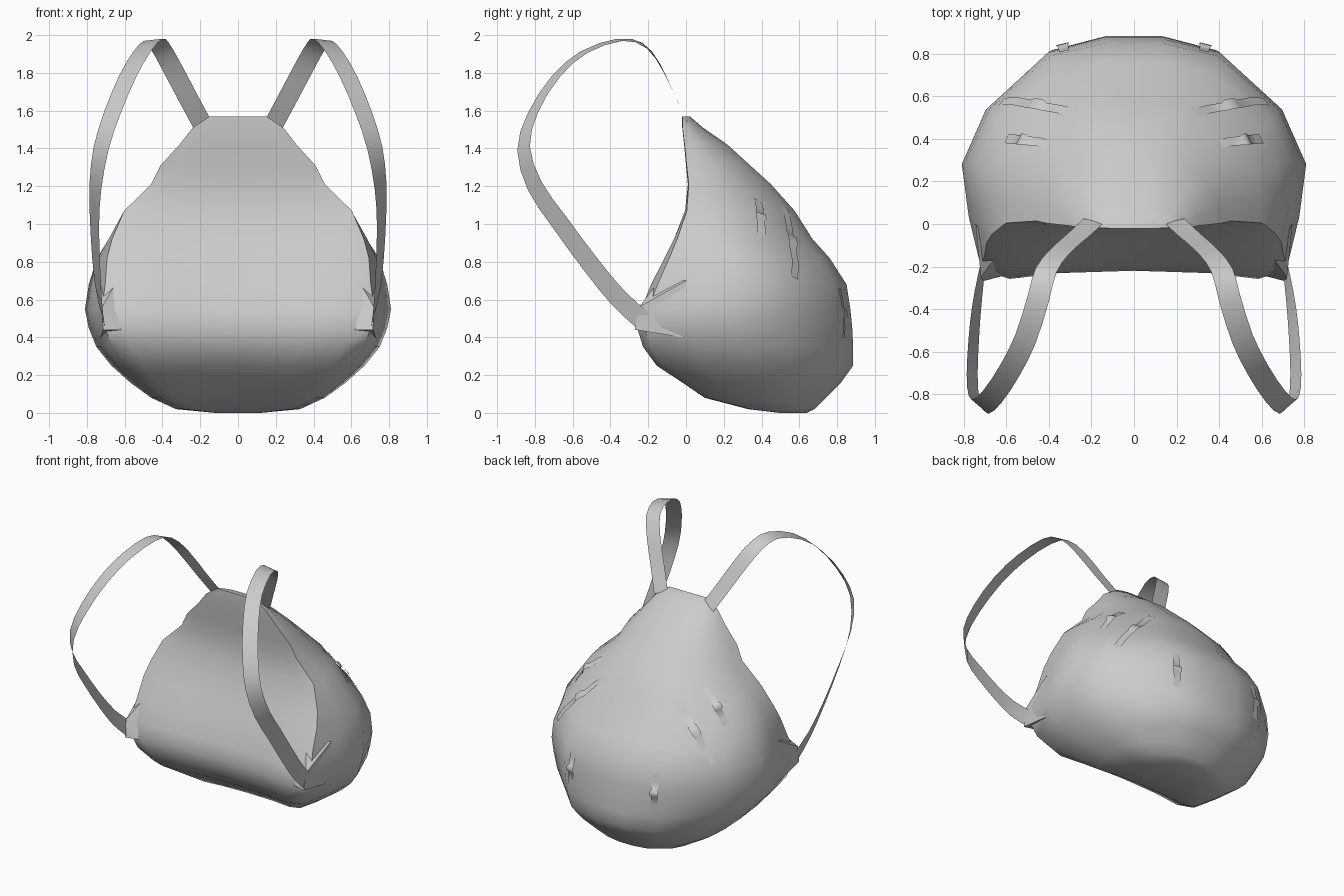
import bpy, bmesh, math
from mathutils import Vector
from mathutils.bvhtree import BVHTree

if "Cube" in bpy.data.objects:
    bpy.data.objects.remove(bpy.data.objects["Cube"])


def make_object(name, verts, faces, angle=50):
    mesh = bpy.data.meshes.new(name)
    mesh.from_pydata([tuple(v) for v in verts], [], faces)
    bm = bmesh.new()
    bm.from_mesh(mesh)
    bmesh.ops.recalc_face_normals(bm, faces=bm.faces)
    bm.to_mesh(mesh)
    bm.free()
    ob = bpy.data.objects.new(name, mesh)
    bpy.context.collection.objects.link(ob)
    bpy.ops.object.select_all(action='DESELECT')
    bpy.context.view_layer.objects.active = ob
    ob.select_set(True)
    bpy.ops.object.shade_smooth_by_angle(angle=math.radians(angle))
    return ob


def ribbon(name, edges_a, edges_b):
    n = len(edges_a)
    faces = [(i, i + 1, n + i + 1, n + i) for i in range(n - 1)]
    return make_object(name, list(edges_a) + list(edges_b), faces, 60)


def mirror_x(v):
    return Vector((-v[0], v[1], v[2]))


# Bag body: D-shaped half sections (width fraction, depth fraction), low and high
LOW = [(0, 0), (.45, -.01), (.74, -.035), (.89, 0), (.96, .22), (1, .45),
       (.86, .69), (.5, .94), (.17, 1), (0, 1)]
HIGH = [(0, 0), (.45, 0), (.8, 0), (1, .01), (.97, .2), (.91, .42),
        (.76, .68), (.45, .93), (.2, 1), (0, 1)]
# height, half width, front y, back y, blend from low to high section
LEVELS = [
    (0.00, .12, .50, .64, 0), (0.02, .33, .34, .68, 0), (0.08, .46, .12, .74, 0),
    (0.16, .57, .01, .82, 0), (0.25, .67, -.12, .885, 0), (0.35, .75, -.19, .885, 0),
    (0.45, .79, -.22, .88, 0), (0.55, .81, -.20, .87, 0), (0.68, .79, -.15, .85, 0),
    (0.82, .76, -.09, .76, .2), (0.92, .71, -.05, .67, .45), (1.07, .62, .0, .575, .75),
    (1.21, .46, .01, .45, 1), (1.31, .41, 0, .34, 1), (1.42, .31, -.01, .22, 1),
    (1.51, .24, -.02, .09, 1), (1.57, .15, -.02, .02, 1)]
verts, faces = [], []
for z, w, yf, yb, k in LEVELS:
    half = [Vector((w * (a[0] * (1 - k) + b[0] * k),
                    yf + (yb - yf) * (a[1] * (1 - k) + b[1] * k), z))
            for a, b in zip(LOW, HIGH)]
    verts += half + [mirror_x(v) for v in half[-2:0:-1]]
n = len(verts) // len(LEVELS)
for r in range(len(LEVELS) - 1):
    for i in range(n):
        j = (i + 1) % n
        faces.append((r * n + i, r * n + j, (r + 1) * n + j, (r + 1) * n + i))
faces += [tuple(range(n)), tuple(range(len(verts) - n, len(verts)))]
make_object("bag_body", verts, faces)
surface = BVHTree.FromPolygons(verts, faces)

# Shoulder straps: centre line with twist in degrees, smoothed once
STRAP = [
    (.19, .015, 1.53, 0), (.26, -.05, 1.66, 0), (.35, -.13, 1.83, 3),
    (.415, -.22, 1.945, 6), (.45, -.35, 1.975, 8), (.51, -.54, 1.91, 14),
    (.585, -.69, 1.78, 20), (.665, -.81, 1.59, 27), (.725, -.86, 1.40, 40),
    (.755, -.80, 1.20, 54), (.76, -.67, 1.01, 62), (.75, -.50, .78, 66),
    (.735, -.36, .61, 72), (.715, -.23, .49, 80)]
keys = [Vector(p) for p in STRAP]
path = []
for i, k1 in enumerate(keys[:-1]):
    k2 = keys[i + 1]
    k0, k3 = keys[max(i - 1, 0)], keys[min(i + 2, len(keys) - 1)]
    path += [k1, (k1 + k2) * .5625 - (k0 + k3) * .0625]
path.append(keys[-1])
edge_a, edge_b = [], []
for i, p in enumerate(path):
    t = (path[min(i + 1, len(path) - 1)].xyz - path[max(i - 1, 0)].xyz).normalized()
    side = Vector((1, 0, 0))
    side = (side - t * side.dot(t)).normalized()
    inward = side.cross(t)
    a = math.radians(p[3])
    d = (side * math.cos(a) + inward * math.sin(a)) * .052
    edge_a.append(p.xyz - d)
    edge_b.append(p.xyz + d)

# Triangular anchors where the straps meet the lower corners
ANCHOR = [Vector(p) for p in [(.72, -.25, .56), (.715, -.27, .44), (.58, -.235, .44),
                              (.745, .0, .70), (.73, -.02, .40), (.64, -.14, .70)]]
ANCHOR_FACES = [(0, 1, 2), (0, 2, 5), (0, 5, 3), (0, 3, 4, 1), (1, 4, 2), (2, 4, 3, 5)]

# Small webbing loops on the back: start and end points
TABS = {"upper_tab": ((.40, .36, 1.11), (.60, .40, .93)),
        "middle_tab": ((.29, .53, 1.09), (.60, .55, .70)),
        "lower_tab": ((.33, .82, .66), (.34, .86, .40))}


def add_tab(name, start, end, flip):
    rows = ([], [])
    start, end = Vector(start), Vector(end)
    heights = [.004, .008, .009, .022, .022, .009, .008, .004]
    stops = [0, .2, .4, .44, .56, .6, .8, 1]
    for h, s in zip(heights, stops):
        p, normal, _, _ = surface.find_nearest(start.lerp(end, s))
        out = normal if normal.dot(p - Vector((0, .2, .6))) > 0 else -normal
        across = out.cross(end - start).normalized() * (.03 if h > .02 else .024)
        for row, sign in zip(rows, (-1, 1)):
            q = surface.find_nearest(p + across * sign)[0] + out * h
            row.append(mirror_x(q) if flip else q)
    ribbon(name, rows[0], rows[1])


for label, flip in (("right", False), ("left", True)):
    fix = mirror_x if flip else Vector
    ribbon(label + "_shoulder_strap", [fix(v) for v in edge_a], [fix(v) for v in edge_b])
    make_object(label + "_strap_anchor", [fix(v) for v in ANCHOR], ANCHOR_FACES)
    for name, (start, end) in TABS.items():
        add_tab(label + "_" + name, start, end, flip)
